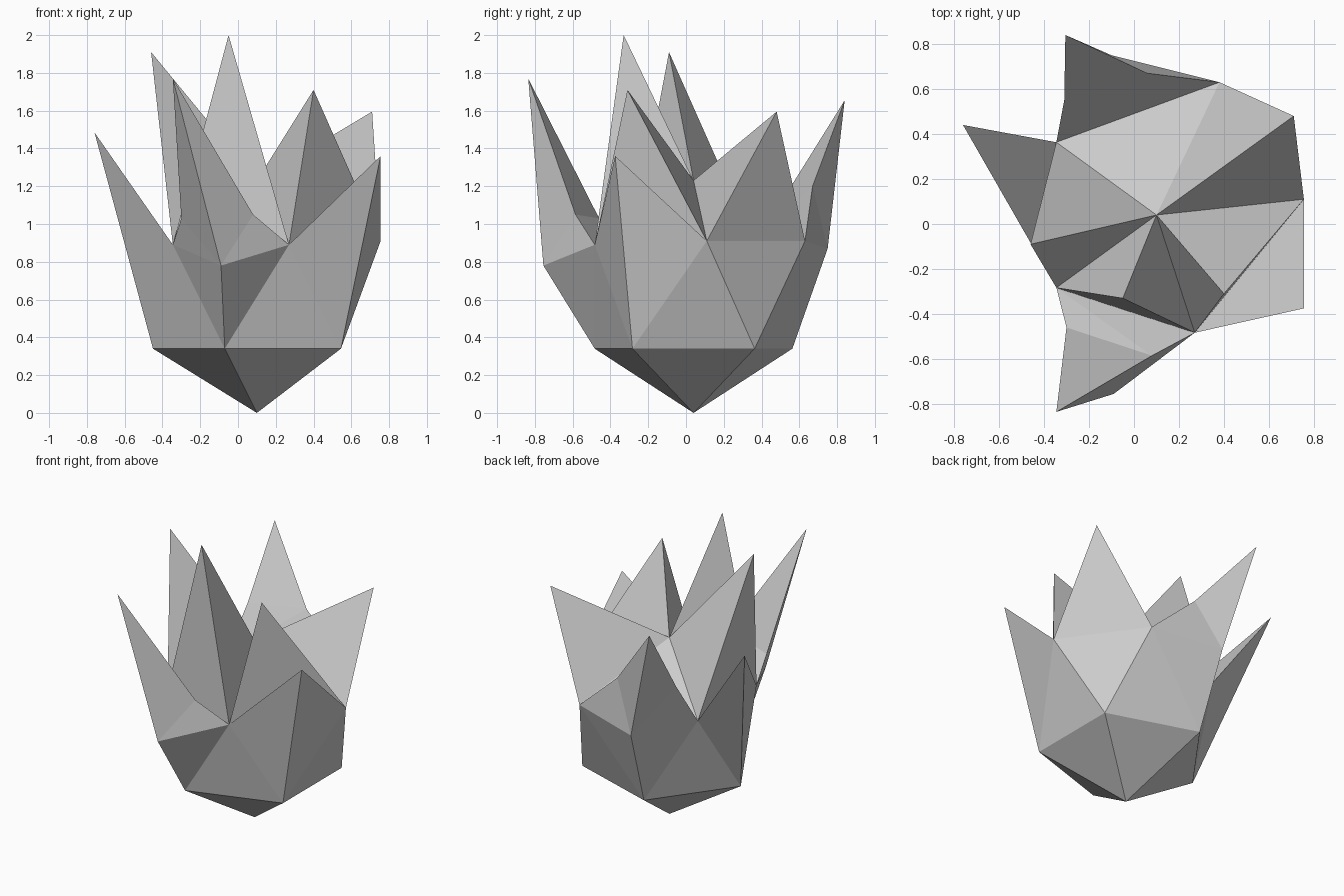
import bpy, bmesh
from math import cos, sin, radians
from mathutils import Vector

if "Cube" in bpy.data.objects:
    bpy.data.objects.remove(bpy.data.objects["Cube"])

# Core: low-poly icosahedron standing on its bottom point
R = 0.615
C = Vector((0.10, 0.04, R))
bm = bmesh.new()
bmesh.ops.create_icosphere(bm, subdivisions=1, radius=R)
bmesh.ops.translate(bm, verts=bm.verts, vec=C)


def face_at(azimuth, height):
    a = radians(azimuth)
    r = (1 - height ** 2) ** 0.5
    d = Vector((r * cos(a), r * sin(a), height))
    return max(bm.faces, key=lambda f: (f.calc_center_median() - C).normalized().dot(d))


UPPER, MIDDLE = 0.79, 0.19
# Spikes: azimuth, band, tip, optional shoulder points below the tip
spikes = [
    (-36, UPPER, (0.40, -0.31, 1.71), None),
    (-108, UPPER, (-0.05, -0.33, 2.00), None),
    (180, UPPER, (-0.46, -0.09, 1.91), None),
    (36, UPPER, (0.71, 0.48, 1.595), None),
    (-36, MIDDLE, (0.755, -0.375, 1.36), None),
    (180, MIDDLE, (-0.76, 0.44, 1.485), None),
    (-108, MIDDLE, (-0.345, -0.835, 1.77),
     [(-0.09, -0.755, 0.78), (0.08, -0.585, 1.05), (-0.30, -0.46, 1.03)]),
    (108, MIDDLE, (-0.305, 0.84, 1.655),
     [(-0.10, 0.75, 0.87), (0.06, 0.67, 1.20), (-0.31, 0.55, 1.19)]),
]
jobs = [(face_at(a, h), tip, ring) for a, h, tip, ring in spikes]

# Two upper corners on the right are pulled outward
for az, co in ((0, (0.755, 0.11, 0.91)), (72, (0.38, 0.63, 0.91))):
    old = C + R * Vector((0.894 * cos(radians(az)), 0.894 * sin(radians(az)), 0.447))
    min(bm.verts, key=lambda v: (v.co - old).length).co = co

# Raise each spike, with a narrowed shoulder where given
for face, tip, ring in jobs:
    if ring:
        face = bmesh.ops.extrude_discrete_faces(bm, faces=[face])["faces"][0]
        for v in face.verts:
            v.co = min((Vector(p) for p in ring), key=lambda p: (p - v.co).length)
    bmesh.ops.poke(bm, faces=[face])["verts"][0].co = tip

bmesh.ops.triangulate(bm, faces=bm.faces, quad_method='SHORT_EDGE')
bmesh.ops.recalc_face_normals(bm, faces=bm.faces)
mesh = bpy.data.meshes.new("spiky_plant")
bm.to_mesh(mesh)
bm.free()
bpy.context.collection.objects.link(bpy.data.objects.new("spiky_plant", mesh))
